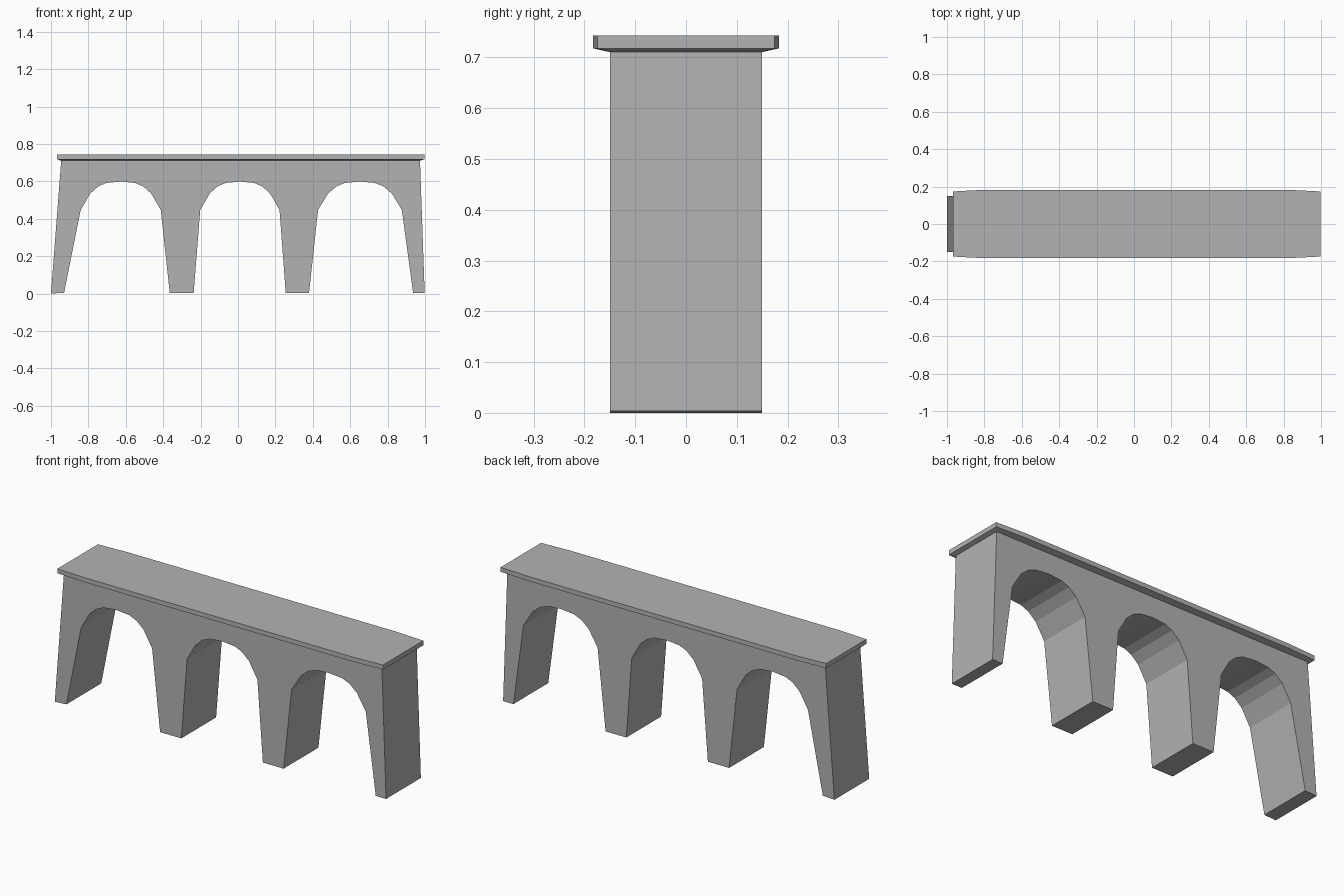
import bpy
import bmesh

cube = bpy.data.objects.get("Cube")
if cube:
    bpy.data.objects.remove(cube, do_unlink=True)

# Single stone colour
stone = bpy.data.materials.new("grey stone")
colour = (0.45, 0.45, 0.45, 1)
stone.use_nodes = True
stone.diffuse_color = colour
stone.node_tree.nodes["Principled BSDF"].inputs["Base Color"].default_value = colour


def finish(bm, name):
    bmesh.ops.recalc_face_normals(bm, faces=bm.faces)
    mesh = bpy.data.meshes.new(name)
    bm.to_mesh(mesh)
    bm.free()
    mesh.materials.append(stone)
    obj = bpy.data.objects.new(name, mesh)
    bpy.context.collection.objects.link(obj)
    return obj


def loft(name, rings):
    """Skin between matching closed rings and cap both ends."""
    bm = bmesh.new()
    loops = [[bm.verts.new(p) for p in ring] for ring in rings]
    n = len(loops[0])
    for a, b in zip(loops, loops[1:]):
        for i in range(n):
            j = (i + 1) % n
            bm.faces.new((a[i], a[j], b[j], b[i]))
    bm.faces.new(loops[0])
    bm.faces.new(loops[-1])
    return finish(bm, name)


# Arch crown as (offset, rise) fractions, mirrored about the centre
half = [(-1, 0), (-0.76, 0.58), (-0.56, 0.83), (-0.36, 0.95)]
crown = half + [(0, 1)] + [(-u, v) for u, v in reversed(half)]
SPRING, RISE, FOOT = 0.447, 0.152, 0.004

# Each arch: left foot, right foot, centre, half width
arches = [(-0.93, -0.365, -0.627, 0.214),
          (-0.237, 0.255, 0.01, 0.212),
          (0.38, 0.936, 0.652, 0.224)]

# Arcade wall with tapering piers
outline = [(-0.945, 0.713), (-1.0, 0)]
for left, right, centre, width in arches:
    outline.append((left, FOOT))
    outline += [(centre + u * width, SPRING + v * RISE) for u, v in crown]
    outline.append((right, FOOT))
outline += [(0.998, FOOT), (0.973, 0.713)]
loft("arched_wall", [[(x, y, z) for x, z in outline] for y in (-0.15, 0.15)])


# Overhanging deck, narrowed at its ends and bevelled underneath
def deck_ring(x0, x1, y_end, y_mid, z):
    side = [(x0, y_end), (-0.8, y_mid), (0.82, y_mid), (x1, y_end)]
    back = [(x, -y) for x, y in reversed(side)]
    return [(x, y, z) for x, y in side + back]


loft("deck", [deck_ring(-0.95, 0.975, 0.15, 0.152, 0.711),
              deck_ring(-0.967, 0.996, 0.174, 0.183, 0.718),
              deck_ring(-0.967, 0.996, 0.174, 0.183, 0.743)])
